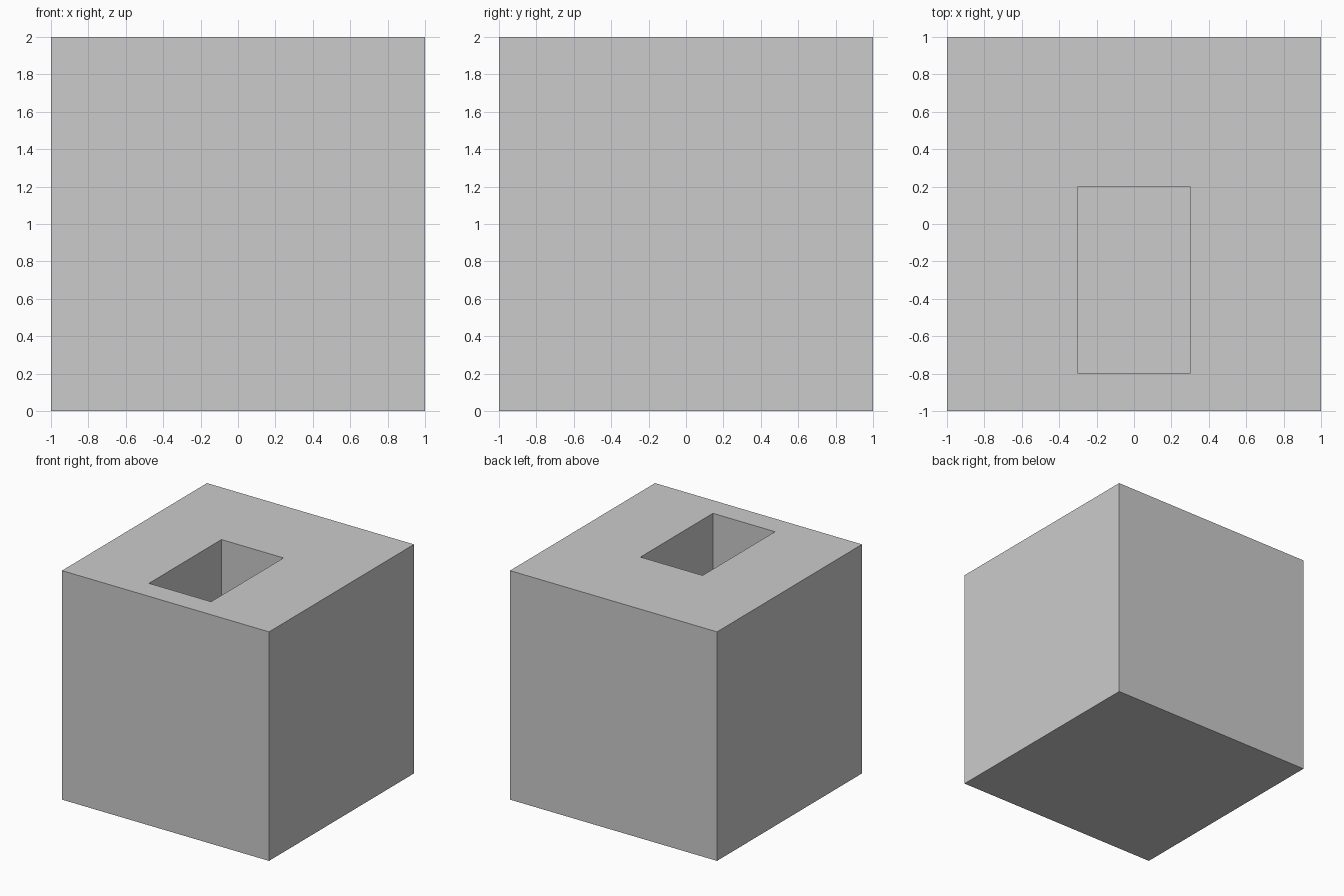
import bpy

if "Cube" in bpy.data.objects:
    bpy.data.objects.remove(bpy.data.objects["Cube"])


def box(name, lo, hi):
    """Axis-aligned box between two corners."""
    centre = [(a + b) / 2 for a, b in zip(lo, hi)]
    bpy.ops.mesh.primitive_cube_add(size=1, location=centre)
    obj = bpy.context.object
    obj.name = name
    obj.scale = [b - a for a, b in zip(lo, hi)]
    bpy.ops.object.transform_apply(location=True, rotation=False, scale=True)
    return obj


# Solid block
block = box("block", (-1, -1, 0), (1, 1, 2))

# Blind rectangular pocket in the top, set towards the front
pocket_depth = 1.2
cutter = box("pocket_cutter", (-0.3, -0.8, 2 - pocket_depth), (0.3, 0.2, 2.5))
cutter.hide_render = True

cut = block.modifiers.new("pocket", 'BOOLEAN')
cut.operation = 'DIFFERENCE'
cut.solver = 'EXACT'
cut.object = cutter

# Apply the cut and drop the helper
bpy.context.view_layer.objects.active = block
bpy.ops.object.modifier_apply(modifier=cut.name)
bpy.data.objects.remove(cutter, do_unlink=True)
